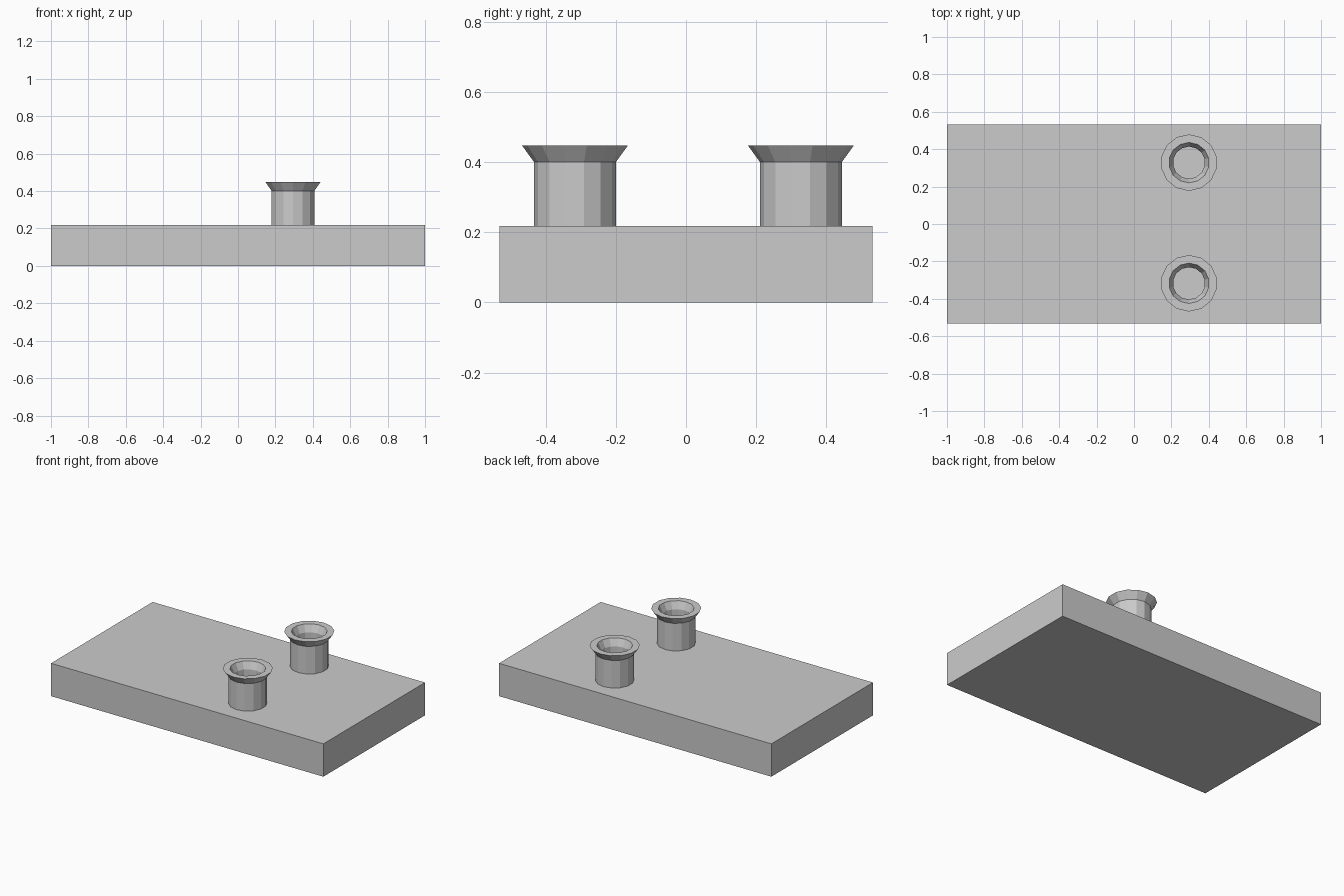
import bpy
import bmesh
from math import sin, cos, tau

default_cube = bpy.data.objects.get("Cube")
if default_cube:
    bpy.data.objects.remove(default_cube, do_unlink=True)

grey = bpy.data.materials.new("light_grey")
grey.use_nodes = True
colour = (0.6, 0.6, 0.6, 1)
grey.diffuse_color = colour
grey.node_tree.nodes["Principled BSDF"].inputs["Base Color"].default_value = colour

PLATE_TOP = 0.218
SIDES = 14


def add_object(name, bm, location=(0, 0, 0)):
    bmesh.ops.recalc_face_normals(bm, faces=bm.faces)
    mesh = bpy.data.meshes.new(name)
    bm.to_mesh(mesh)
    bm.free()
    mesh.materials.append(grey)
    obj = bpy.data.objects.new(name, mesh)
    obj.location = location
    bpy.context.collection.objects.link(obj)
    return obj


def add_lathe(name, profile, location):
    """Faceted solid of revolution, capped at both ends of the profile."""
    bm = bmesh.new()
    rings = [[bm.verts.new((r * sin(tau * i / SIDES), r * cos(tau * i / SIDES), z))
              for i in range(SIDES)] for r, z in profile]
    for low, high in zip(rings, rings[1:]):
        for i in range(SIDES):
            j = (i + 1) % SIDES
            bm.faces.new((low[i], low[j], high[j], high[i]))
    bm.faces.new(rings[0])
    bm.faces.new(rings[-1])
    return add_object(name, bm, location)


# Base slab
bm = bmesh.new()
bmesh.ops.create_cube(bm, size=1)
for v in bm.verts:
    v.co.x *= 2
    v.co.y *= 1.066
    v.co.z = (v.co.z + 0.5) * PLATE_TOP
add_object("base_slab", bm)

# Hollow flared cups: outer wall, flat lip, tapered mouth, straight bore, floor
cup_profile = [(0.117, 0), (0.117, 0.183), (0.151, 0.23), (0.108, 0.23),
               (0.086, 0.183), (0.086, 0.004)]
for name, y in (("front_cup", -0.317), ("back_cup", 0.328)):
    add_lathe(name, cup_profile, (0.294, y, PLATE_TOP))
